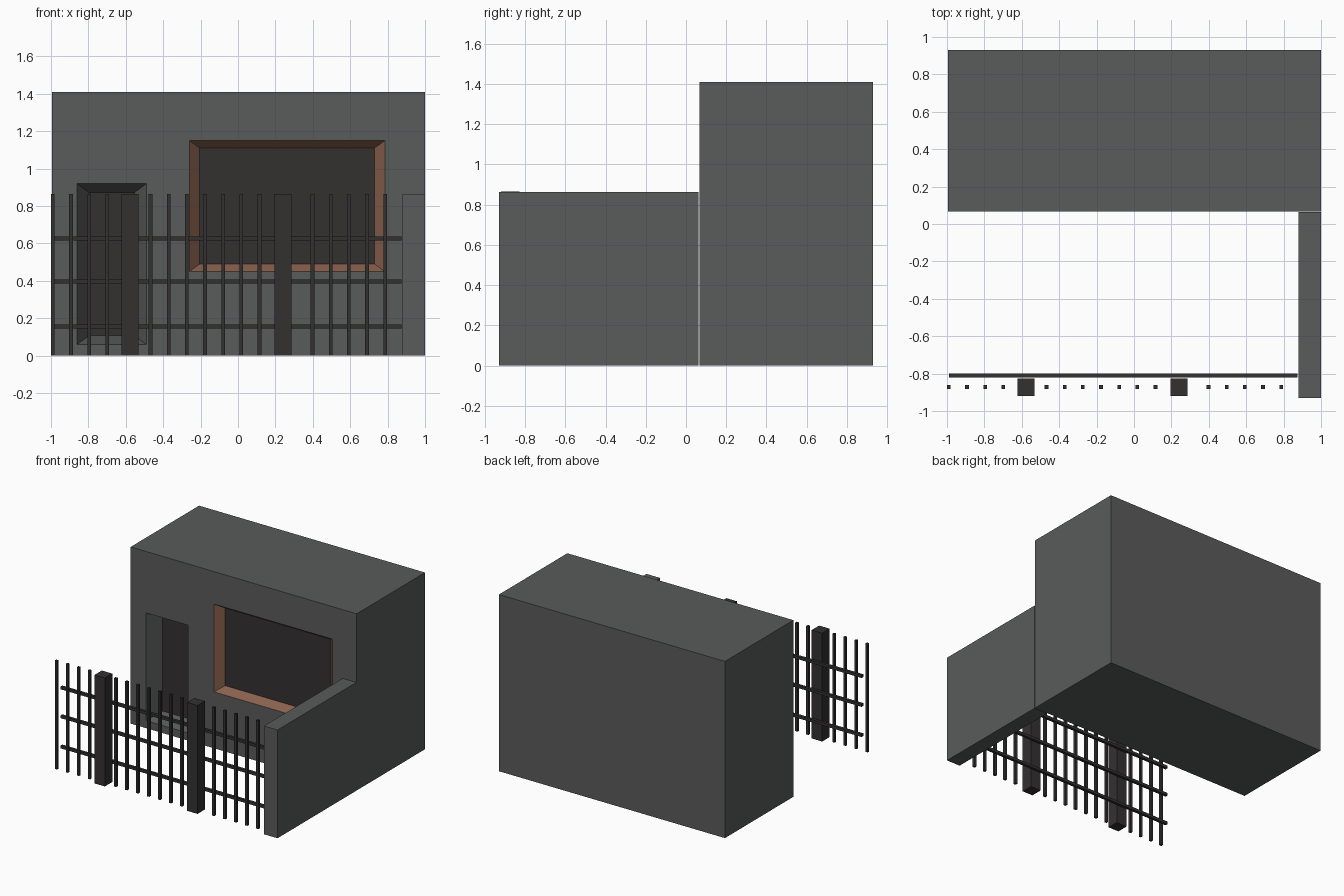
import bpy, bmesh

if "Cube" in bpy.data.objects:
    bpy.data.objects.remove(bpy.data.objects["Cube"])


def material(name, rgb):
    m = bpy.data.materials.new(name)
    m.diffuse_color = (*rgb, 1)
    m.use_nodes = True
    m.node_tree.nodes["Principled BSDF"].inputs["Base Color"].default_value = m.diffuse_color
    return m


wall_grey = material("wall_grey", (0.10, 0.105, 0.103))
iron = material("dark_iron", (0.033, 0.03, 0.03))
glass = material("dark_panel", (0.033, 0.03, 0.03))
wood = material("brown_wood", (0.25, 0.12, 0.075))


def add_object(name, bm, mats):
    me = bpy.data.meshes.new(name)
    bmesh.ops.recalc_face_normals(bm, faces=bm.faces)
    bm.to_mesh(me)
    bm.free()
    for m in mats:
        me.materials.append(m)
    ob = bpy.data.objects.new(name, me)
    bpy.context.collection.objects.link(ob)
    return ob


def box(name, x, y, z, mat):
    """Box from (min, max) pairs."""
    bm = bmesh.new()
    bmesh.ops.create_cube(bm, size=1)
    for v in bm.verts:
        v.co = [r[0] + (c + 0.5) * (r[1] - r[0]) for c, r in zip(v.co, (x, y, z))]
    return add_object(name, bm, [mat])


FRONT = 0.068


def recess(house, name, outer, inner, depth, reveal):
    """Cut a tapered opening; outer and inner are (x0, x1, z0, z1)."""
    bm = bmesh.new()
    past = [2 * o - i for o, i in zip(outer, inner)]  # taper continued outside
    rings = []
    for (x0, x1, z0, z1), y in ((past, FRONT - depth), (inner, FRONT + depth)):
        rings.append([bm.verts.new((x, y, z))
                      for x, z in ((x0, z0), (x1, z0), (x1, z1), (x0, z1))])
    a, b = rings
    bm.faces.new(a)
    bm.faces.new(b).material_index = 1
    for i in range(4):
        j = (i + 1) % 4
        bm.faces.new((a[i], a[j], b[j], b[i]))
    cutter = add_object(name + "_cutter", bm, [reveal, glass])
    cutter.hide_render = True
    mod = house.modifiers.new(name, 'BOOLEAN')
    mod.operation = 'DIFFERENCE'
    mod.solver = 'EXACT'
    mod.material_mode = 'TRANSFER'
    mod.object = cutter
    bpy.context.view_layer.objects.active = house
    bpy.ops.object.modifier_apply(modifier=name)
    bpy.data.objects.remove(cutter)


# House block with door and window recesses
house = box("house", (-0.995, 1.0), (FRONT, 0.93), (0, 1.41), wall_grey)
recess(house, "window", (-0.26, 0.785, 0.45, 1.15), (-0.205, 0.73, 0.49, 1.11), 0.063, wood)
recess(house, "door", (-0.86, -0.49, 0.06, 0.92), (-0.797, -0.553, 0.107, 0.873), 0.12, wall_grey)

# Side garden wall
box("side_wall", (0.88, 1.0), (-0.93, 0.063), (0, 0.864), wall_grey)

# Fence posts
for x in (-0.577, 0.241):
    box("fence_post", (x - 0.046, x + 0.046), (-0.92, -0.827), (0, 0.865), iron)

# Fence bars, in three runs between the posts
for start, count in ((-0.99, 4), (-0.468, 7), (0.398, 5)):
    for i in range(count):
        x = start + i * 0.0972
        box("fence_bar", (x - 0.01, x + 0.01), (-0.882, -0.862), (0, 0.865), iron)

# Fence rails
for z in (0.155, 0.396, 0.626):
    box("fence_rail", (-0.99, 0.875), (-0.822, -0.8), (z - 0.011, z + 0.011), iron)
